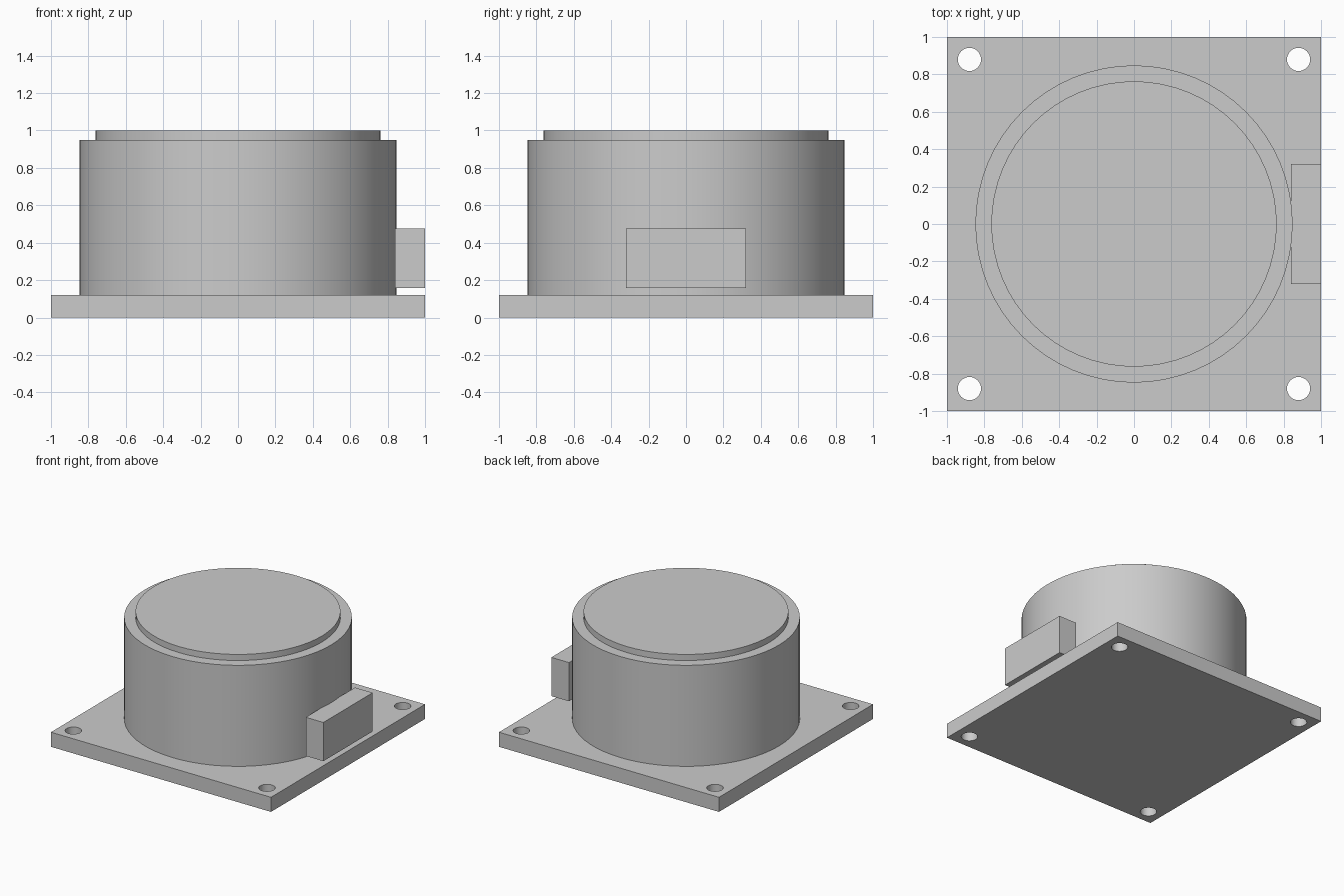
import bpy, bmesh, math

cube = bpy.data.objects.get("Cube")
if cube:
    bpy.data.objects.remove(cube, do_unlink=True)

# One plain grey for every part
GREY = (0.6, 0.6, 0.6, 1)
grey = bpy.data.materials.new("plain grey")
grey.use_nodes = True
grey.diffuse_color = GREY
grey.node_tree.nodes["Principled BSDF"].inputs["Base Color"].default_value = GREY


def finish(name):
    obj = bpy.context.object
    obj.name = name
    obj.data.materials.append(grey)
    return obj


def box(name, x, y, z):
    """Box from (low, high) ranges on each axis."""
    bpy.ops.mesh.primitive_cube_add(size=1, location=[sum(r) / 2 for r in (x, y, z)])
    bpy.context.object.scale = [r[1] - r[0] for r in (x, y, z)]
    bpy.ops.object.transform_apply(location=False, rotation=False)
    return finish(name)


def lathe(name, profile, sides=64):
    """Spin a (radius, height) profile around the vertical axis."""
    bm = bmesh.new()
    verts = [bm.verts.new((r, 0, z)) for r, z in profile]
    edges = [bm.edges.new(pair) for pair in zip(verts, verts[1:])]
    bmesh.ops.spin(bm, geom=verts + edges, cent=(0, 0, 0), axis=(0, 0, 1),
                   angle=math.tau, steps=sides)
    bmesh.ops.remove_doubles(bm, verts=bm.verts, dist=0.0001)
    bmesh.ops.recalc_face_normals(bm, faces=bm.faces)
    mesh = bpy.data.meshes.new(name)
    bm.to_mesh(mesh)
    bm.free()
    obj = bpy.data.objects.new(name, mesh)
    bpy.context.collection.objects.link(obj)
    bpy.ops.object.select_all(action="DESELECT")
    bpy.context.view_layer.objects.active = obj
    obj.select_set(True)
    bpy.ops.object.shade_smooth_by_angle(angle=math.radians(30))
    return finish(name)


# Square mounting plate with a screw hole in each corner
plate = box("mounting_plate", (-1, 1), (-1, 1), (0, 0.12))
for x in (-0.88, 0.88):
    for y in (-0.88, 0.88):
        bpy.ops.mesh.primitive_cylinder_add(vertices=32, radius=0.062, depth=0.4,
                                            location=(x, y, 0.06))
        drill = finish("hole_cutter")
        drill.hide_render = True
        cut = plate.modifiers.new("screw_hole", "BOOLEAN")
        cut.operation = "DIFFERENCE"
        cut.solver = "EXACT"
        cut.object = drill

# Bake the holes and remove the cutters
bpy.ops.object.select_all(action="DESELECT")
bpy.context.view_layer.objects.active = plate
plate.select_set(True)
for cut in list(plate.modifiers):
    drill = cut.object
    bpy.ops.object.modifier_apply(modifier=cut.name)
    bpy.data.objects.remove(drill, do_unlink=True)
bpy.ops.object.shade_smooth_by_angle(angle=math.radians(30))

# Round housing with a raised lid
lathe("housing", [(0, 0.12), (0.848, 0.12), (0.848, 0.95), (0.763, 0.95),
                  (0.763, 1), (0, 1)])

# Side connector
box("connector", (0.84, 1), (-0.32, 0.32), (0.157, 0.475))
